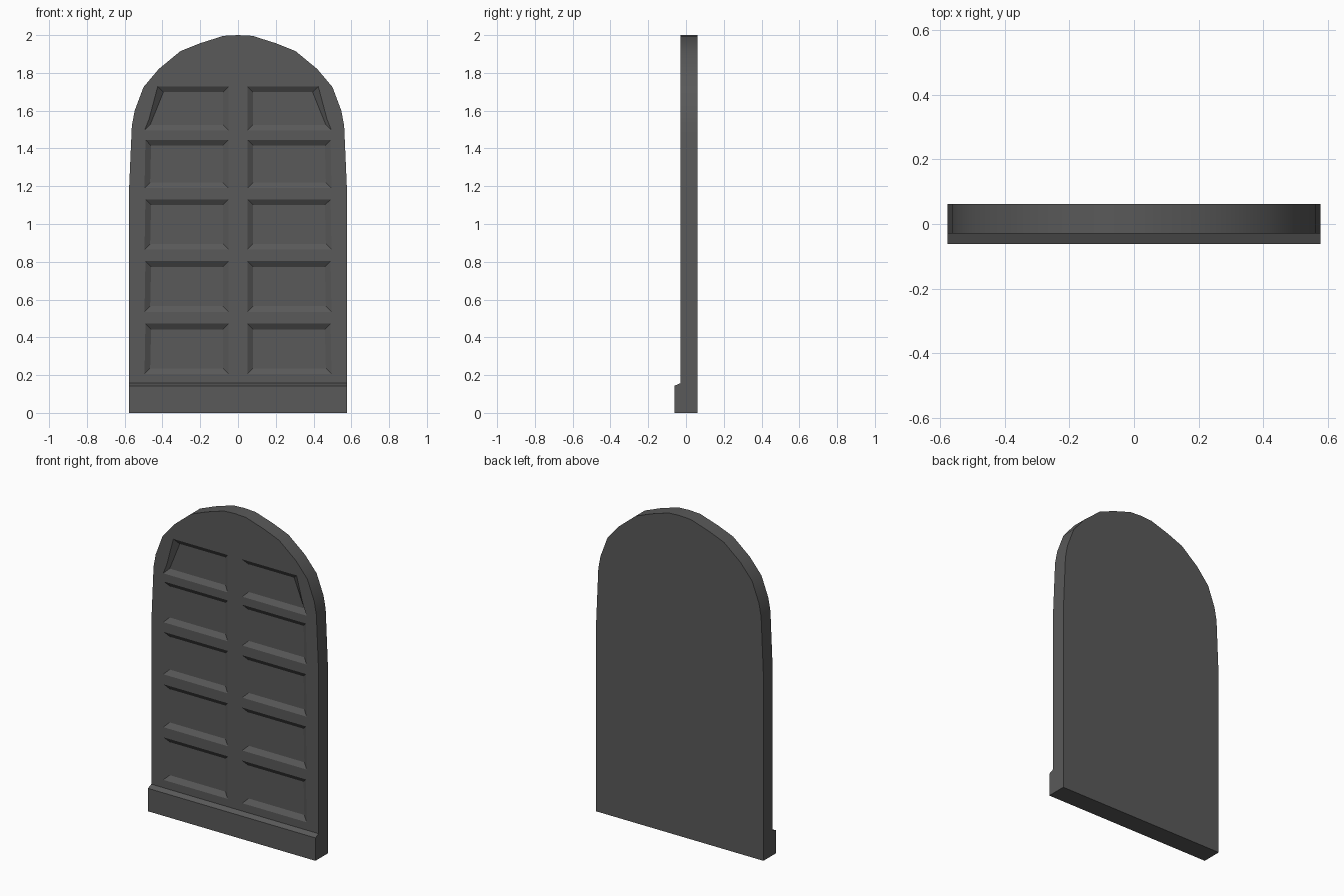
import bpy, bmesh
from math import radians

if "Cube" in bpy.data.objects:
    bpy.data.objects.remove(bpy.data.objects["Cube"])

BACK, FRONT, KICK = 0.062, -0.03, -0.062
DEPTH, BEVEL = 0.02, 0.03

mat = bpy.data.materials.new("dark_grey")
mat.diffuse_color = (0.1, 0.1, 0.1, 1)
mat.use_nodes = True
mat.node_tree.nodes["Principled BSDF"].inputs["Base Color"].default_value = mat.diffuse_color


def loft(bm, a, b):
    """Closed solid between two matching rings of points."""
    ra = [bm.verts.new(p) for p in a]
    rb = [bm.verts.new(p) for p in b]
    bm.faces.new(ra)
    bm.faces.new(rb[::-1])
    n = len(ra)
    for i in range(n):
        bm.faces.new((ra[i], rb[i], rb[(i + 1) % n], ra[(i + 1) % n]))


def finish(name, bm):
    bmesh.ops.recalc_face_normals(bm, faces=bm.faces)
    me = bpy.data.meshes.new(name)
    bm.to_mesh(me)
    bm.free()
    me.materials.append(mat)
    ob = bpy.data.objects.new(name, me)
    bpy.context.collection.objects.link(ob)
    return ob


# Arched door slab
half = [(0.578, 0), (0.578, 1.155), (0.562, 1.52), (0.547, 1.6), (0.5, 1.725),
        (0.42, 1.82), (0.305, 1.915), (0.2, 1.957), (0.077, 1.996)]
outline = half + [(0, 2.0)] + [(-x, z) for x, z in reversed(half)]
bm = bmesh.new()
loft(bm, [(x, FRONT, z) for x, z in outline], [(x, BACK, z) for x, z in outline])
door = finish("door_slab", bm)

# Bevelled panel recesses: (bottom, top, outer top x)
rows = [(0.206, 0.472, 0.49), (0.535, 0.803, 0.49), (0.865, 1.13, 0.49),
        (1.19, 1.445, 0.49), (1.495, 1.728, 0.425)]
bm = bmesh.new()
for z0, z1, xt in rows:
    for s in (-1, 1):
        def ring(d, y):
            return [(s * (0.05 + d), y, z0 + d), (s * (0.495 - d), y, z0 + d),
                    (s * (xt - d), y, z1 - d), (s * (0.05 + d), y, z1 - d)]
        loft(bm, ring(-BEVEL * 0.5, FRONT - DEPTH * 0.5), ring(BEVEL, FRONT + DEPTH))
cutter = finish("panel_cutter", bm)
cutter.hide_render = True

mod = door.modifiers.new("panels", 'BOOLEAN')
mod.object = cutter
mod.operation = 'DIFFERENCE'
mod.solver = 'EXACT'
mod.use_self = True
bpy.context.view_layer.objects.active = door
door.select_set(True)
bpy.ops.object.modifier_apply(modifier=mod.name)
bpy.data.objects.remove(cutter)
bpy.ops.object.shade_smooth_by_angle(angle=radians(22))

# Kick board with sloped top
prof = [(FRONT, 0), (KICK, 0), (KICK, 0.143), (FRONT, 0.157)]
bm = bmesh.new()
loft(bm, [(-0.578, y, z) for y, z in prof], [(0.578, y, z) for y, z in prof])
finish("kick_board", bm)
